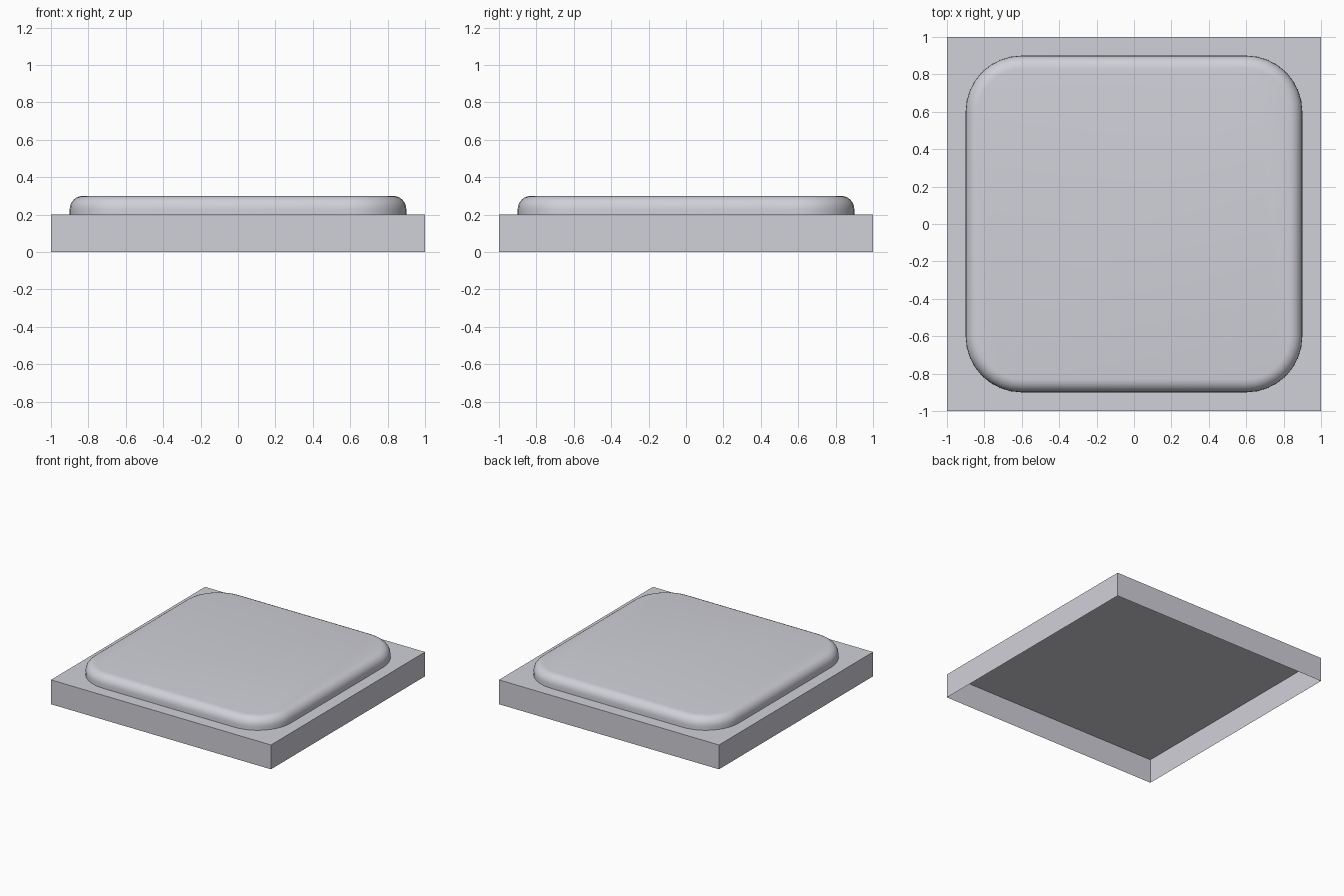
import bpy, bmesh
from math import sin, cos, pi

if "Cube" in bpy.data.objects:
    bpy.data.objects.remove(bpy.data.objects["Cube"])

HALF, BASE_H = 1.0, 0.2          # square base
PAD_HALF, PAD_TOP = 0.9, 0.3     # raised pad
CORNER, EDGE = 0.3, 0.07         # plan corner radius, rounded top edge
CORNER_SEGS, EDGE_SEGS = 8, 6

grey = bpy.data.materials.new("light_grey")
grey.use_nodes = True
colour = (0.63, 0.63, 0.69, 1)
grey.diffuse_color = colour
grey.node_tree.nodes["Principled BSDF"].inputs["Base Color"].default_value = colour


def make_object(name, bm):
    mesh = bpy.data.meshes.new(name)
    bm.to_mesh(mesh)
    bm.free()
    mesh.materials.append(grey)
    obj = bpy.data.objects.new(name, mesh)
    bpy.context.collection.objects.link(obj)
    return obj


def rounded_ring(bm, inset, z):
    """Loop of vertices around a square with rounded corners."""
    centre, radius = PAD_HALF - CORNER, CORNER - inset
    ring = []
    for quarter, (sx, sy) in enumerate([(1, 1), (-1, 1), (-1, -1), (1, -1)]):
        for i in range(CORNER_SEGS + 1):
            a = (quarter + i / CORNER_SEGS) * pi / 2
            ring.append(bm.verts.new((sx * centre + radius * cos(a),
                                      sy * centre + radius * sin(a), z)))
    return ring


# Base: thin-walled square tray, upside down with an open underside
bm = bmesh.new()
bmesh.ops.create_cube(bm, size=1)
for v in bm.verts:
    v.co = (v.co.x * 2 * HALF, v.co.y * 2 * HALF, (v.co.z + 0.5) * BASE_H)
bm.normal_update()
underside = [f for f in bm.faces if f.normal.z < -0.5]
bmesh.ops.delete(bm, geom=underside, context='FACES_ONLY')
make_object("base", bm)

# Pad: rounded plan with a soft upper edge
bm = bmesh.new()
rings = [rounded_ring(bm, 0, BASE_H)]
for i in range(EDGE_SEGS + 1):
    a = i / EDGE_SEGS * pi / 2
    rings.append(rounded_ring(bm, EDGE * (1 - cos(a)), PAD_TOP - EDGE * (1 - sin(a))))
for low, high in zip(rings, rings[1:]):
    n = len(low)
    for i in range(n):
        j = (i + 1) % n
        bm.faces.new((low[i], low[j], high[j], high[i]))
bm.faces.new(rings[-1])
for f in bm.faces:
    f.smooth = True
make_object("raised_pad", bm)
